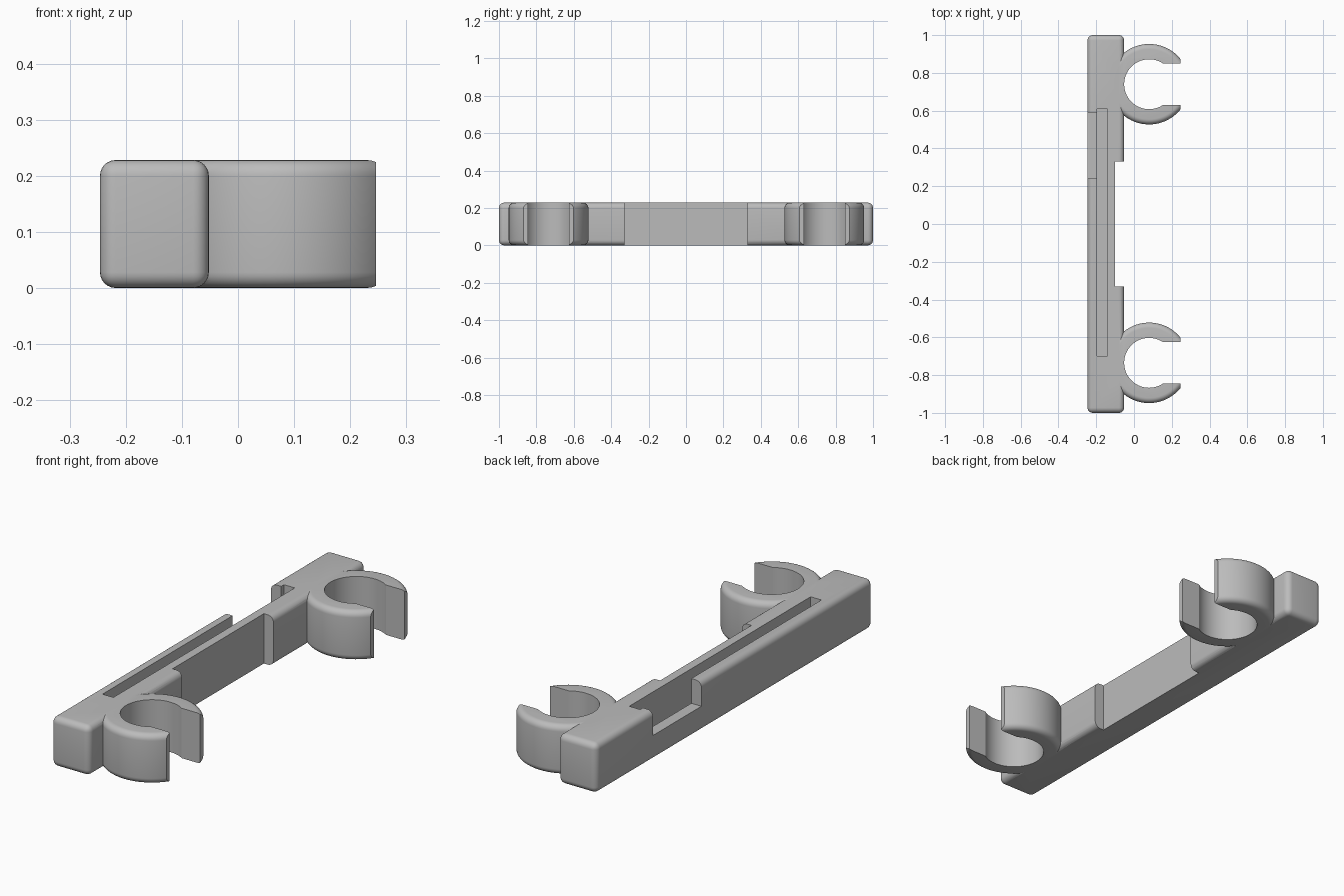
import bpy, bmesh
from mathutils import Matrix, Vector

default = bpy.data.objects.get("Cube")
if default:
    bpy.data.objects.remove(default, do_unlink=True)

HEIGHT = 0.228
ROUND = 0.028
CLIP_X = 0.08            # x of both clip centres
CLIP_Y = (-0.735, 0.74)  # y of each clip centre

grey = bpy.data.materials.new("plain grey")
grey.use_nodes = True
grey.diffuse_color = (0.5, 0.5, 0.5, 1)
grey.node_tree.nodes["Principled BSDF"].inputs["Base Color"].default_value = (0.5, 0.5, 0.5, 1)


def finish(name, bm):
    bmesh.ops.recalc_face_normals(bm, faces=bm.faces)
    mesh = bpy.data.meshes.new(name)
    bm.to_mesh(mesh)
    bm.free()
    mesh.materials.append(grey)
    obj = bpy.data.objects.new(name, mesh)
    bpy.context.collection.objects.link(obj)
    return obj


def box(name, x, y, z, bevel=0):
    """Box from (low, high) pairs, with optional rounded edges."""
    bm = bmesh.new()
    lo, hi = (Vector(p) for p in zip(x, y, z))
    bmesh.ops.create_cube(bm, size=1, matrix=Matrix.LocRotScale((lo + hi) / 2, None, hi - lo))
    if bevel:
        bmesh.ops.bevel(bm, geom=bm.edges[:], offset=bevel, segments=6,
                        profile=0.5, affect='EDGES')
    return finish(name, bm)


def drum(name, y, radius, z, bevel=0):
    """Upright cylinder at a clip centre, with optional rounded rims."""
    bm = bmesh.new()
    bmesh.ops.create_cone(bm, cap_ends=True, segments=96, radius1=radius, radius2=radius,
                          depth=z[1] - z[0],
                          matrix=Matrix.Translation((CLIP_X, y, sum(z) / 2)))
    if bevel:
        rims = [e for e in bm.edges if abs(e.verts[0].co.z - e.verts[1].co.z) < 1e-4]
        bmesh.ops.bevel(bm, geom=rims, offset=bevel, segments=6,
                        profile=0.5, affect='EDGES')
    return finish(name, bm)


def combine(target, tool, operation):
    """Apply one boolean and remove the tool."""
    mod = target.modifiers.new(operation.title(), 'BOOLEAN')
    mod.operation, mod.object, mod.solver = operation, tool, 'EXACT'
    bpy.context.view_layer.objects.active = target
    bpy.ops.object.modifier_apply(modifier=mod.name)
    bpy.data.objects.remove(tool, do_unlink=True)


# Main bar with rounded edges
holder = box("clip_holder", (-0.246, -0.052), (-1, 1), (0, HEIGHT), ROUND)

# Two round clips joined to the bar
through = (-0.1, HEIGHT + 0.1)
for y in CLIP_Y:
    combine(holder, drum("clip_ring", y, 0.213, (0, HEIGHT), ROUND), 'UNION')
for y in CLIP_Y:
    combine(holder, drum("bore_cutter", y, 0.132, through), 'DIFFERENCE')
    combine(holder, box("mouth_cutter", (CLIP_X, 0.4), (y - 0.11, y + 0.11), through), 'DIFFERENCE')
combine(holder, box("tip_cutter", (0.246, 0.5), (-1.1, 1.1), through), 'DIFFERENCE')

# Shallow recess between the clips
combine(holder, box("recess_cutter", (-0.1, 0), (-0.33, 0.33), through), 'DIFFERENCE')

# Long slot in the top and a window in its outer wall
combine(holder, box("slot_cutter", (-0.195, -0.14), (-0.7, 0.61), (0.04, 0.4)), 'DIFFERENCE')
combine(holder, box("window_cutter", (-0.4, -0.17), (0.24, 0.59), (0.115, 0.4)), 'DIFFERENCE')

# Smooth shading with crisp cut edges
bpy.ops.object.select_all(action='DESELECT')
holder.select_set(True)
bpy.context.view_layer.objects.active = holder
bpy.ops.object.shade_smooth_by_angle(angle=0.5)
